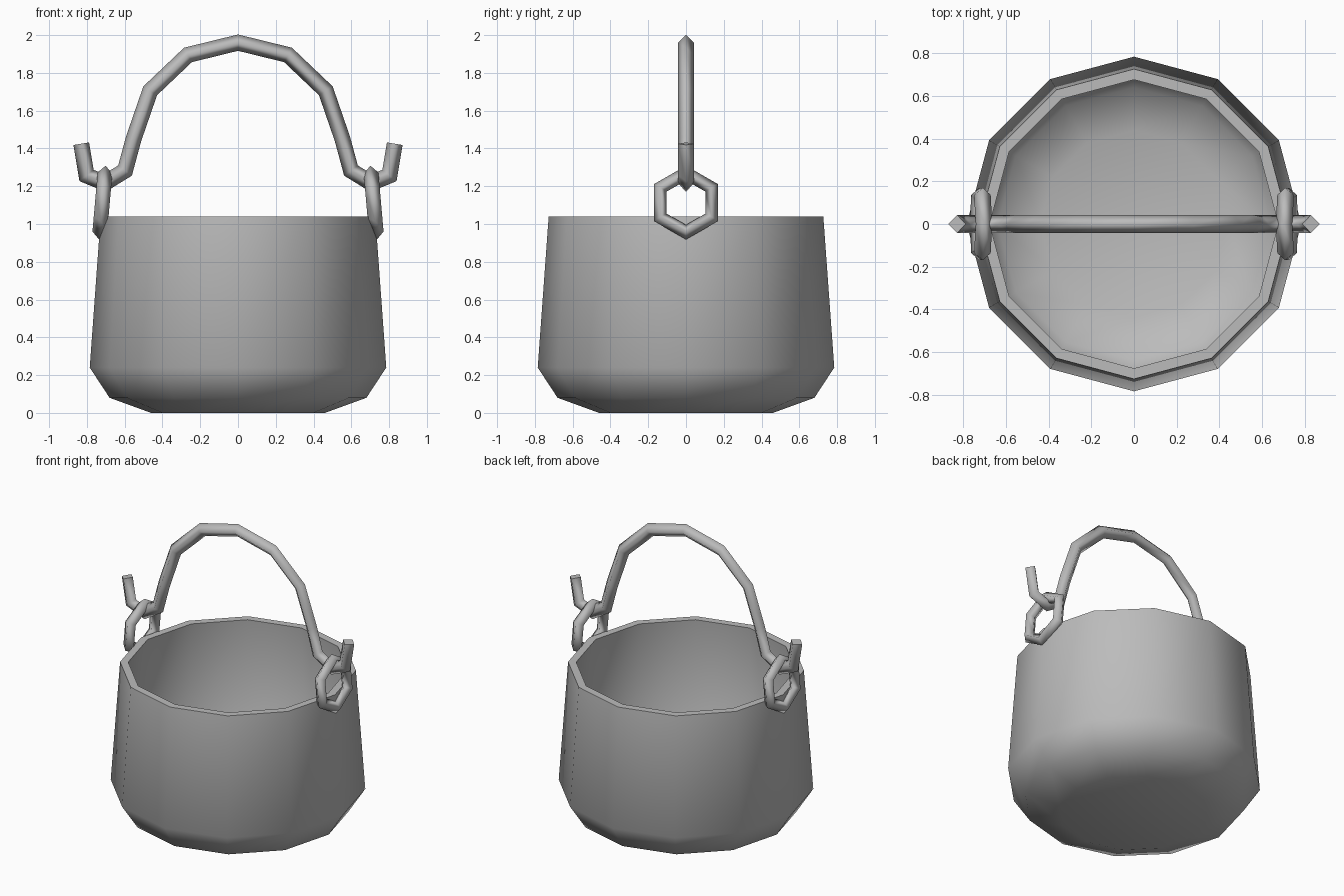
import bpy, bmesh, math
from mathutils import Vector

if "Cube" in bpy.data.objects:
    bpy.data.objects.remove(bpy.data.objects["Cube"])

iron = bpy.data.materials.new("grey_iron")
iron.use_nodes = True
colour = (0.5, 0.5, 0.5, 1)
iron.diffuse_color = colour
iron.node_tree.nodes["Principled BSDF"].inputs["Base Color"].default_value = colour


def loft(name, rings, sharp_angle):
    """Skin a row of equal-sized point rings, cap both ends, shade smooth."""
    bm = bmesh.new()
    rows = [[bm.verts.new(p) for p in ring] for ring in rings]
    n = len(rows[0])
    for a, b in zip(rows, rows[1:]):
        for i in range(n):
            j = (i + 1) % n
            bm.faces.new((a[i], a[j], b[j], b[i]))
    bm.faces.new(rows[0][::-1])
    bm.faces.new(rows[-1])
    bmesh.ops.recalc_face_normals(bm, faces=bm.faces)
    mesh = bpy.data.meshes.new(name)
    bm.to_mesh(mesh)
    bm.free()
    obj = bpy.data.objects.new(name, mesh)
    bpy.context.collection.objects.link(obj)
    finish(obj, sharp_angle)
    return obj


def finish(obj, sharp_angle):
    obj.data.materials.append(iron)
    bpy.ops.object.select_all(action="DESELECT")
    obj.select_set(True)
    bpy.context.view_layer.objects.active = obj
    bpy.ops.object.shade_smooth_by_angle(angle=math.radians(sharp_angle))


# Pot: twelve-sided shell, outside from base to rim, then down the inside
profile = [(0.46, 0), (0.68, 0.08), (0.785, 0.24), (0.727, 1.04),
           (0.677, 1.04), (0.73, 0.26), (0.64, 0.13), (0.44, 0.06)]
sides = 12
loft("pot", [[(r * math.cos(math.tau * i / sides), r * math.sin(math.tau * i / sides), z)
              for i in range(sides)] for r, z in profile], 60)

# Handle: mitred diamond-section bar with a hook at each end
half = [(0.83, 1.425), (0.802, 1.257), (0.705, 1.217), (0.598, 1.283),
        (0.553, 1.45), (0.465, 1.705), (0.265, 1.895)]
path = [Vector((x, 0, z)) for x, z in half + [(0, 1.96)]]
path += [Vector((-x, 0, z)) for x, z in reversed(half)]
radius = 0.042
rings = []
for i, p in enumerate(path):
    before = (p - path[max(i - 1, 0)]).normalized()
    after = (path[min(i + 1, len(path) - 1)] - p).normalized()
    tangent = (before + after).normalized()
    miter = max(tangent.dot(after), tangent.dot(before))
    across = Vector((-tangent.z, 0, tangent.x)) * radius / miter
    side = Vector((0, radius, 0))
    rings.append([p + across, p + side, p - across, p - side])
handle = loft("handle", rings, 89)
# Keep the bar's long edges soft and only the end caps crisp
for edge in handle.data.edges:
    ring_a, ring_b = (v // 4 for v in edge.vertices)
    edge.use_edge_sharp = ring_a == ring_b and ring_a in (0, len(rings) - 1)

# Rings: six-sided links leaning with the pot wall
for name, s in (("left_ring", 1), ("right_ring", -1)):
    bpy.ops.mesh.primitive_torus_add(
        major_segments=6, minor_segments=4, major_radius=0.157, minor_radius=0.039,
        location=(s * 0.718, 0, 1.113), rotation=(0, math.radians(90 - s * 5), 0))
    ring = bpy.context.object
    ring.name = name
    finish(ring, 180)
